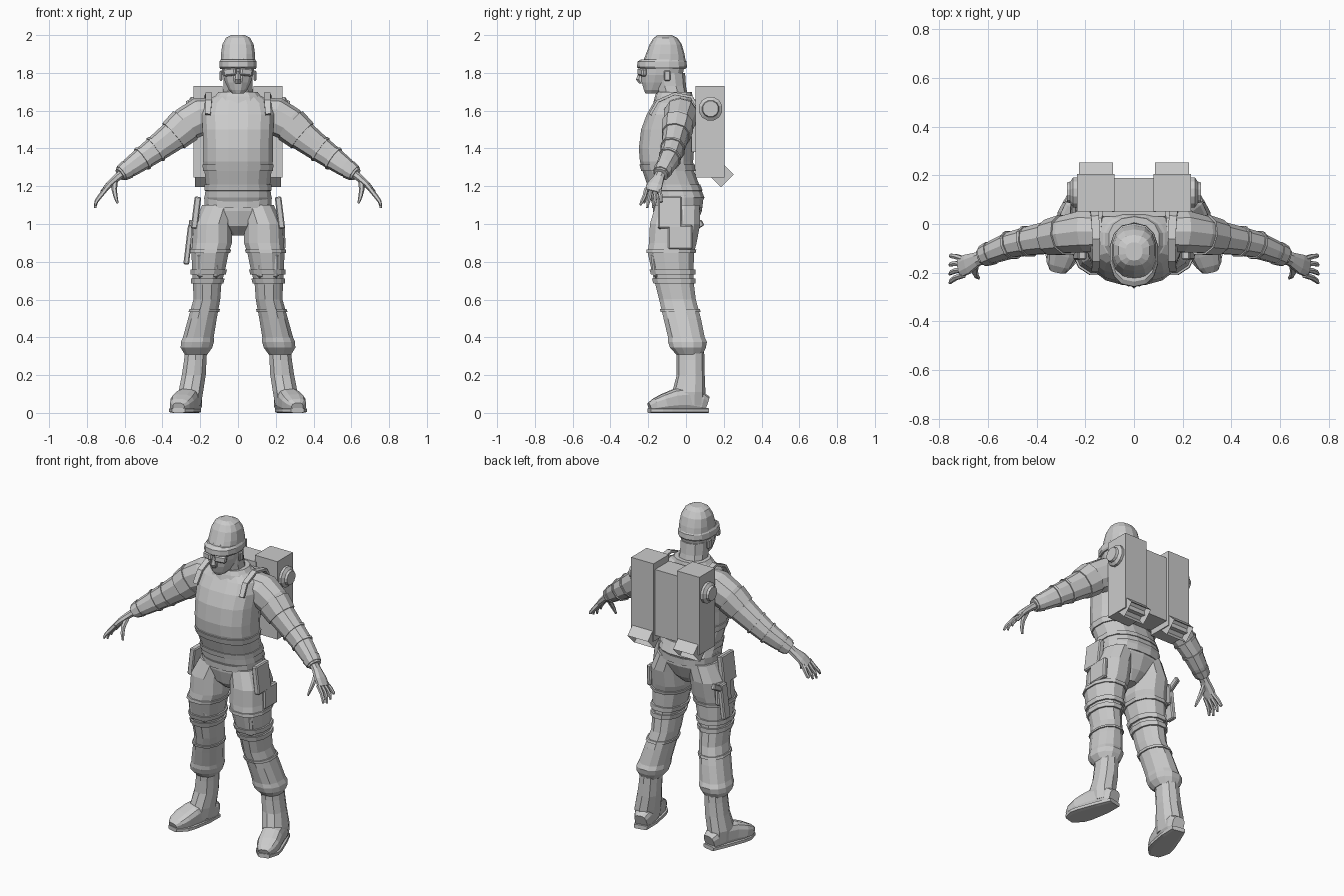
import bpy, bmesh, math
from mathutils import Vector, Matrix

grey = bpy.data.materials.new("grey")
grey.diffuse_color = (0.6, 0.6, 0.6, 1)


def finish(name, bm, mirror=False):
    bmesh.ops.recalc_face_normals(bm, faces=bm.faces)
    me = bpy.data.meshes.new(name)
    bm.to_mesh(me)
    bm.free()
    me.materials.append(grey)
    ob = bpy.data.objects.new(name, me)
    bpy.context.collection.objects.link(ob)
    if mirror:
        ob.modifiers.new("mirror", 'MIRROR')
    return ob


def loft(name, rings, n=12, e=2.3, mirror=False, ref=None, floor=None):
    """Skin rings of (x, y, z, a, b). Level rings unless ref gives the side axis."""
    bm = bmesh.new()
    P = [Vector(r[:3]) for r in rings]
    loops = []
    for i, r in enumerate(rings):
        if ref:
            t = (P[min(i + 1, len(P) - 1)] - P[max(i - 1, 0)]).normalized()
            u = Vector(ref)
            u = (u - t * u.dot(t)).normalized()
            v = t.cross(u)
        else:
            u, v = Vector((1, 0, 0)), Vector((0, 1, 0))
        loop = []
        for k in range(n):
            a = 2 * math.pi * (k + 0.5) / n
            c, s = math.cos(a), math.sin(a)
            p = P[i] + u * r[3] * math.copysign(abs(c) ** (2 / e), c) \
                + v * r[4] * math.copysign(abs(s) ** (2 / e), s)
            if floor is not None:
                p.z = max(p.z, floor)
            loop.append(bm.verts.new(p))
        loops.append(loop)
    for A, B in zip(loops, loops[1:]):
        for k in range(n):
            bm.faces.new((A[k], A[(k + 1) % n], B[(k + 1) % n], B[k]))
    bm.faces.new(loops[0])
    bm.faces.new(loops[-1])
    return finish(name, bm, mirror)


def at(rings, t):
    i = min(int(t), len(rings) - 2)
    f = t - i
    return [p + (q - p) * f for p, q in zip(rings[i], rings[i + 1])]


def band(name, rings, t0, t1, grow, **kw):
    """Raised strap around a stretch of a loft, measured in ring indices."""
    out = []
    for t, g in ((t0, 0), (t0, grow), (t1, grow), (t1, 0)):
        r = at(rings, t + (1e-3 if g else 0) * (1 if t == t0 else -1))
        out.append(r[:3] + [r[3] + g, r[4] + g])
    loft(name, out, **kw)


def box(name, centre, size, rot=(0, 0, 0), mirror=False, bevel=0):
    bm = bmesh.new()
    bmesh.ops.create_cube(bm, size=1)
    bmesh.ops.scale(bm, vec=size, verts=bm.verts)
    for ax, a in zip('XYZ', rot):
        bmesh.ops.rotate(bm, matrix=Matrix.Rotation(a, 3, ax), verts=bm.verts)
    bmesh.ops.translate(bm, vec=centre, verts=bm.verts)
    if bevel:
        bmesh.ops.bevel(bm, geom=bm.edges[:], offset=bevel, segments=1, affect='EDGES')
    return finish(name, bm, mirror)


# torso, as (z, front, back, half width)
def level(rows):
    return [(0, (f + b) / 2, z, w, (b - f) / 2) for z, f, b, w in rows]


jacket = level([(1.12, -.185, .09, .17), (1.14, -.195, .1, .18), (1.2, -.205, .075, .172),
                (1.28, -.232, .045, .18), (1.33, -.246, .04, .187), (1.4, -.252, .045, .187),
                (1.5, -.24, .052, .19), (1.58, -.21, .055, .195), (1.64, -.175, .05, .18),
                (1.675, -.155, .035, .13), (1.69, -.14, .025, .1)])
loft("jacket", jacket, n=16, e=2.5)
band("waist_strap", jacket, 3, 3.7, .007, n=16, e=2.5)
band("jacket_hem", jacket, 1.6, 2.1, .006, n=16, e=2.5)
loft("pelvis", level([(.94, -.1, .0, .035), (.99, -.155, .05, .09), (1.07, -.175, .085, .17),
                      (1.15, -.175, .085, .18)]), n=14, e=2.4)
loft("belt", level([(1.085, -.182, .09, .178), (1.14, -.185, .092, .182)]), n=16, e=2.5)

# neck, collar and head
loft("neck", level([(1.62, -.15, .03, .1), (1.68, -.15, .01, .085), (1.73, -.165, .0, .08),
                    (1.8, -.18, -.005, .08)]), n=10)
loft("collar", level([(1.635, -.175, .045, .14), (1.675, -.165, .035, .125),
                      (1.7, -.155, .03, .105)]), n=14)
loft("head", level([(1.69, -.215, -.13, .03), (1.71, -.225, -.1, .05), (1.75, -.237, -.04, .07),
                    (1.79, -.24, -.015, .084), (1.84, -.235, -.003, .09), (1.88, -.22, -.01, .088)]), n=12)
loft("cap", level([(1.84, -.235, .002, .094), (1.9, -.212, -.008, .092), (1.95, -.193, -.022, .085),
                   (1.985, -.172, -.045, .066), (2.0, -.15, -.075, .035)]), n=14, e=2.4)
loft("cap_rim", [(0, -.125, 1.82, .095, .122), (0, -.127, 1.83, .101, .132),
                 (0, -.127, 1.86, .1, .13), (0, -.122, 1.872, .092, .115)], n=14, e=2.4)
loft("nose", level([(1.745, -.25, -.2, .018), (1.765, -.265, -.2, .018), (1.81, -.248, -.2, .01)]), n=6)
box("goggle_lens", (.042, -.232, 1.805), (.07, .03, .042), (0, .1, .4), True, .008)
box("ear", (.089, -.1, 1.785), (.016, .035, .055), mirror=True, bevel=.006)

# arms and hands
arm = [(.12, -.03, 1.585, .085, .085), (.2, -.03, 1.57, .09, .1), (.27, -.042, 1.53, .08, .093),
       (.35, -.057, 1.46, .068, .08), (.43, -.07, 1.4, .06, .07), (.5, -.085, 1.35, .055, .062),
       (.57, -.112, 1.3, .048, .052), (.625, -.135, 1.262, .038, .036)]
armkw = dict(n=10, mirror=True, ref=(0, 1, 0))
loft("arm", arm, **armkw)
for t0, t1, g in ((2.1, 2.9, .007), (4.0, 4.15, .006), (5.0, 5.15, .006), (6.3, 6.85, .005)):
    band("sleeve_band", arm, t0, t1, g, **armkw)
loft("palm", [(.61, -.132, 1.27, .027, .024), (.645, -.145, 1.242, .03, .021),
              (.685, -.165, 1.205, .043, .018), (.715, -.178, 1.17, .043, .014)],
     n=8, mirror=True, ref=(0, 1, 0))
for k in range(4):
    y, s = -.144 - .022 * k, k - 1.5
    tip = (1.115, 1.095, 1.085, 1.1)[k]
    loft("finger", [(.7, y, 1.185, .012, .013), (.732, y - .007 * s, 1.145, .011, .012),
                    (.75, y - .012 * s - .005, 1.12, .01, .01),
                    (.757, y - .015 * s - .01, tip, .006, .006)], n=6, mirror=True, ref=(0, 1, 0))
loft("thumb", [(.652, -.16, 1.225, .014, .016), (.655, -.195, 1.18, .013, .014),
               (.648, -.212, 1.145, .011, .011), (.638, -.222, 1.11, .006, .006)],
     n=6, mirror=True, ref=(0, 1, 0))

# trousers with knee straps and shin guards
leg = [(.1, -.045, 1.1, .092, .12), (.135, -.058, 1.0, .104, .137), (.137, -.07, .9, .108, .13),
       (.148, -.08, .85, .102, .127), (.155, -.072, .76, .09, .115), (.163, -.06, .68, .077, .105),
       (.165, -.045, .6, .073, .1), (.188, -.02, .5, .078, .102), (.21, .002, .4, .084, .1),
       (.215, .008, .375, .09, .106), (.22, .01, .345, .086, .098), (.222, .018, .31, .062, .072)]
loft("trouser_leg", leg, mirror=True)
for t0, t1, g in ((2.7, 3.05, .008), (4.0, 4.35, .01), (4.6, 4.95, .01), (6.5, 6.65, .008)):
    band("leg_strap", leg, t0, t1, g, mirror=True)
box("knee_pad", (.158, -.165, .78), (.12, .03, .13), (.12, 0, 0), True, .012)
box("hip_pouch", (.222, -.085, 1.06), (.035, .125, .17), (0, -.12, 0), True, .006)
box("thigh_pocket", (.235, -.03, .93), (.03, .13, .13), (0, -.03, 0), True, .008)

# boots
loft("boot_shaft", [(.22, .022, .36, .06, .074), (.226, .024, .28, .062, .073),
                    (.234, .025, .2, .066, .074), (.25, .015, .11, .068, .088),
                    (.252, .012, .04, .058, .09)], n=10, mirror=True)
loft("boot_foot", [(.236, .108, .045, .038, .045), (.24, .08, .055, .052, .055),
                   (.255, .01, .07, .06, .07), (.275, -.06, .063, .064, .063),
                   (.295, -.12, .05, .066, .05), (.308, -.165, .038, .054, .038),
                   (.314, -.192, .028, .032, .026)], n=12, e=3, mirror=True, ref=(1, 0, 0), floor=0)
loft("boot_sole", [(.235, .113, .013, .042, .013), (.255, .02, .013, .062, .013),
                   (.285, -.09, .013, .073, .013), (.3, -.14, .013, .07, .013),
                   (.315, -.195, .013, .036, .013)], n=8, e=5, mirror=True, ref=(1, 0, 0), floor=0)

# backpack: centre case, side tanks, angled thrusters and side knobs
box("pack_centre", (0, .12, 1.485), (.18, .14, .41))
box("pack_tank", (.158, .128, 1.488), (.154, .153, .485), mirror=True)
bm = bmesh.new()
bmesh.ops.create_cube(bm, size=1)
bmesh.ops.scale(bm, vec=(.14, .095, .095), verts=bm.verts)
bm.faces.ensure_lookup_table()
mouth = [f for f in bm.faces if f.normal.z < -.9]
bmesh.ops.inset_region(bm, faces=mouth, thickness=.012)
bmesh.ops.translate(bm, vec=(0, 0, .04), verts=mouth[0].verts)
bmesh.ops.rotate(bm, matrix=Matrix.Rotation(math.pi / 4, 3, 'X'), verts=bm.verts)
bmesh.ops.translate(bm, vec=(.157, .185, 1.262), verts=bm.verts)
finish("pack_thruster", bm, True)
loft("pack_knob", [(.22, .13, 1.61, .064, .064), (.25, .13, 1.61, .064, .064),
                   (.262, .13, 1.61, .046, .046), (.276, .13, 1.61, .042, .042)],
     n=12, e=2, mirror=True, ref=(0, 1, 0))
box("pack_mount", (0, .05, 1.52), (.26, .04, .28))

# shoulder straps of the pack
loft("pack_strap", [(.165, .06, 1.62, .022, .01), (.16, .03, 1.672, .022, .01),
                    (.155, -.06, 1.69, .022, .01), (.155, -.15, 1.65, .022, .01),
                    (.16, -.19, 1.58, .02, .01)], n=4, mirror=True, ref=(1, 0, 0))

# holstered sidearm on one hip
box("holster", (-.262, .0, .89), (.03, .06, .21), (0, .12, 0), bevel=.006)
box("sidearm_grip", (-.25, .045, .985), (.024, .1, .035), (.5, .1, 0), bevel=.005)
